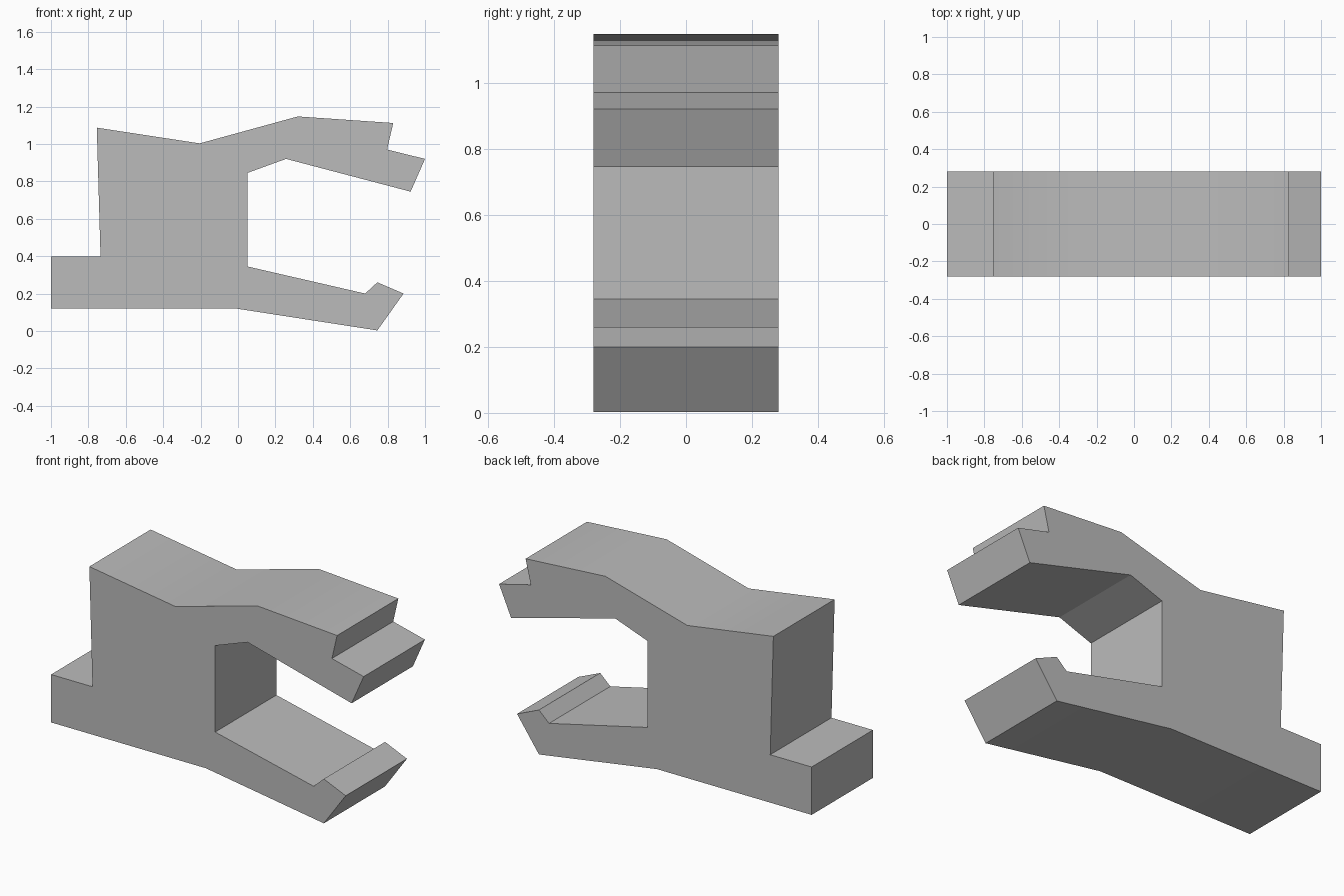
import bpy
import bmesh
from math import radians

cube = bpy.data.objects.get("Cube")
if cube:
    bpy.data.objects.remove(cube, do_unlink=True)

HALF_DEPTH = 0.28

# Side profile (x, z) of the clip: heel, upper jaw, throat, lower jaw
PROFILE = [
    (-1.0, 0.12), (-0.01, 0.12), (0.745, 0.003), (0.885, 0.20),
    (0.745, 0.26), (0.68, 0.20), (0.05, 0.345), (0.05, 0.845),
    (0.257, 0.92), (0.923, 0.745), (1.0, 0.92), (0.797, 0.97),
    (0.83, 1.112), (0.32, 1.147), (-0.205, 1.003), (-0.755, 1.087),
    (-0.735, 0.397), (-1.0, 0.397),
]


def make_material(name, color):
    mat = bpy.data.materials.new(name)
    mat.use_nodes = True
    mat.diffuse_color = color
    mat.node_tree.nodes["Principled BSDF"].inputs["Base Color"].default_value = color
    return mat


def extrude_profile(name, points, half_depth, mat):
    bm = bmesh.new()
    front = bm.faces.new([bm.verts.new((x, -half_depth, z)) for x, z in points])
    result = bmesh.ops.extrude_face_region(bm, geom=[front], use_keep_orig=True)
    moved = [v for v in result["geom"] if isinstance(v, bmesh.types.BMVert)]
    bmesh.ops.translate(bm, verts=moved, vec=(0, 2 * half_depth, 0))
    bmesh.ops.recalc_face_normals(bm, faces=bm.faces)
    mesh = bpy.data.meshes.new(name)
    bm.to_mesh(mesh)
    bm.free()
    mesh.materials.append(mat)
    obj = bpy.data.objects.new(name, mesh)
    bpy.context.collection.objects.link(obj)
    return obj


# One solid clip body, softly shaded across its shallow bends
grey = make_material("light grey", (0.5, 0.5, 0.5, 1.0))
clip = extrude_profile("clip_body", PROFILE, HALF_DEPTH, grey)
bpy.ops.object.select_all(action="DESELECT")
clip.select_set(True)
bpy.context.view_layer.objects.active = clip
bpy.ops.object.shade_smooth_by_angle(angle=radians(30))
